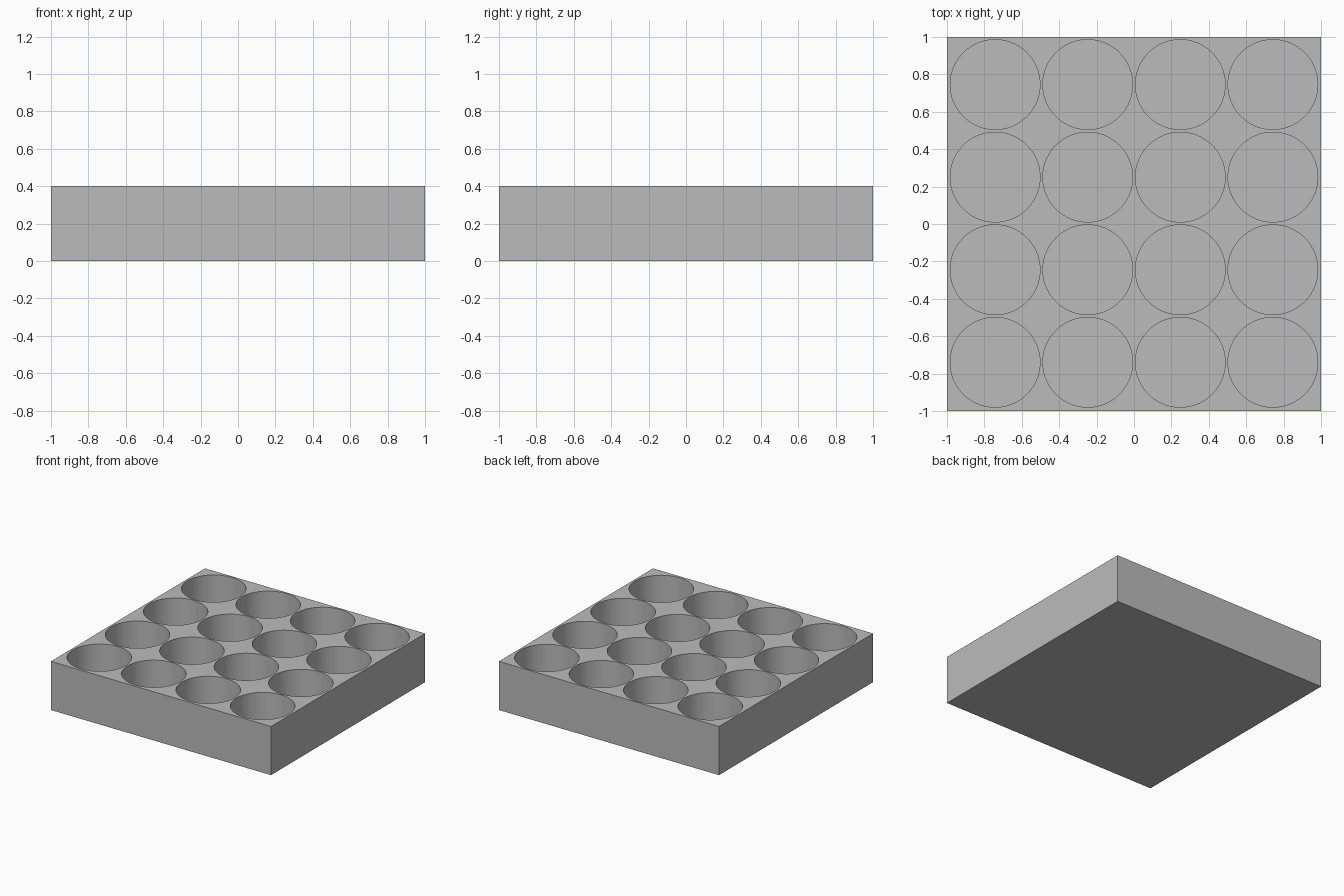
import bpy
import bmesh
import math
from mathutils import Matrix, Vector

if "Cube" in bpy.data.objects:
    bpy.data.objects.remove(bpy.data.objects["Cube"], do_unlink=True)

HEIGHT, FLOOR = 0.4, 0.02
COUNT, PITCH, RADIUS, SHIFT_Y = 4, 0.495, 0.24, 0.003

# Plain grey material
grey = bpy.data.materials.new("plain_grey")
grey.use_nodes = True
colour = (0.5, 0.5, 0.5, 1)
grey.diffuse_color = colour
grey.node_tree.nodes["Principled BSDF"].inputs["Base Color"].default_value = colour


def mesh_object(name, bm):
    mesh = bpy.data.meshes.new(name)
    bm.to_mesh(mesh)
    bm.free()
    mesh.materials.append(grey)
    obj = bpy.data.objects.new(name, mesh)
    bpy.context.collection.objects.link(obj)
    return obj


# Solid block
bm = bmesh.new()
bmesh.ops.create_cube(bm, size=1)
bmesh.ops.scale(bm, vec=(2, 2, HEIGHT), verts=bm.verts)
bmesh.ops.translate(bm, vec=(0, 0, HEIGHT / 2), verts=bm.verts)
tray = mesh_object("tray", bm)

# Grid of round pockets, used as one cutter
bm = bmesh.new()
for col in range(COUNT):
    for row in range(COUNT):
        x = (col - (COUNT - 1) / 2) * PITCH
        y = (row - (COUNT - 1) / 2) * PITCH + SHIFT_Y
        bmesh.ops.create_cone(
            bm, cap_ends=True, segments=96, radius1=RADIUS, radius2=RADIUS,
            depth=HEIGHT, matrix=Matrix.Translation(Vector((x, y, FLOOR + HEIGHT / 2))))
cutter = mesh_object("pocket_cutter", bm)
cutter.hide_render = True

# Cut the pockets and drop the cutter
cut = tray.modifiers.new("pockets", "BOOLEAN")
cut.operation = "DIFFERENCE"
cut.solver = "EXACT"
cut.object = cutter
bpy.ops.object.select_all(action="DESELECT")
tray.select_set(True)
bpy.context.view_layer.objects.active = tray
bpy.ops.object.modifier_apply(modifier=cut.name)
bpy.data.objects.remove(cutter, do_unlink=True)

# Smooth pocket walls, crisp rims
bpy.ops.object.shade_smooth_by_angle(angle=math.radians(30))
